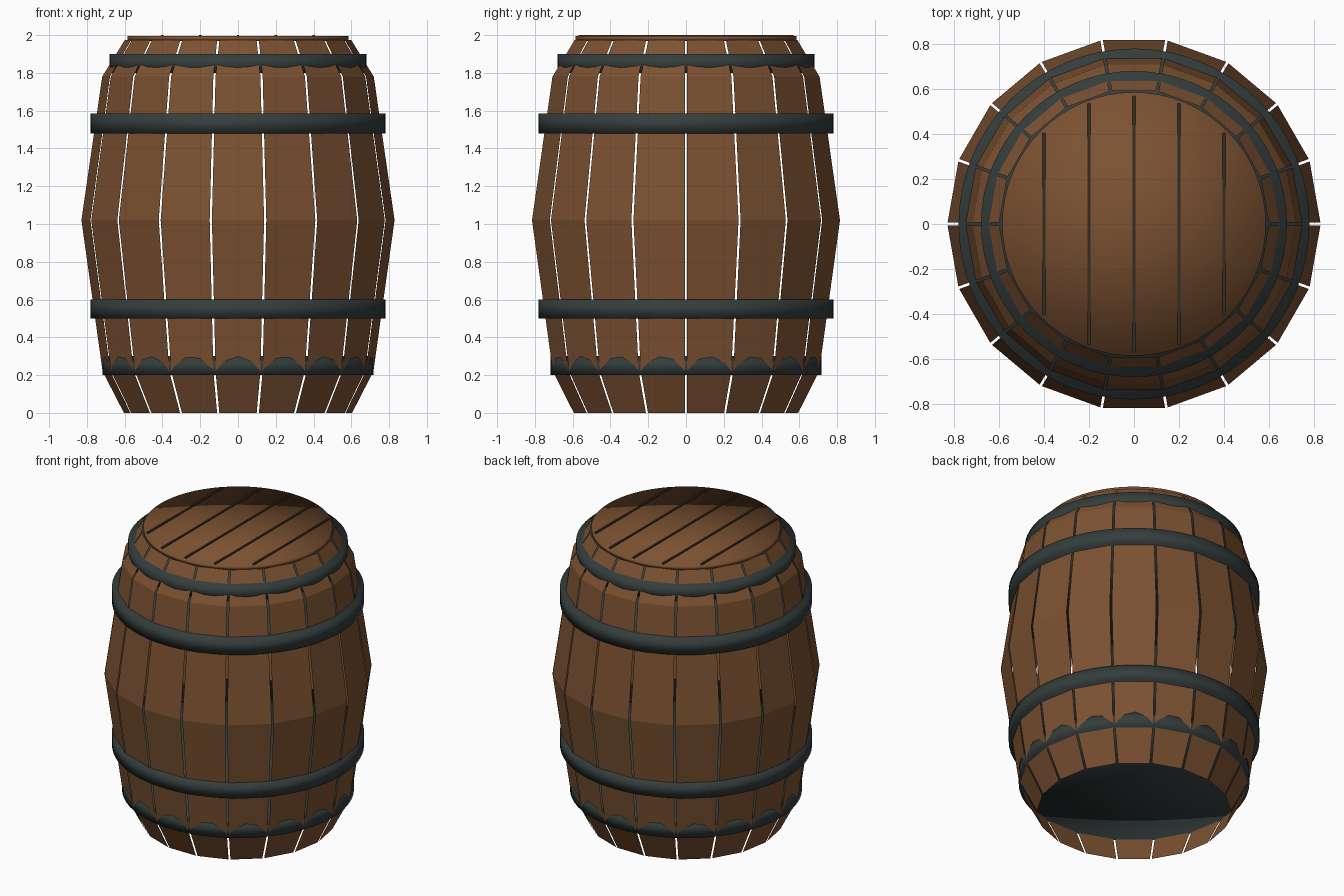
import bpy, bmesh, math
from mathutils import Matrix

if "Cube" in bpy.data.objects:
    bpy.data.objects.remove(bpy.data.objects["Cube"])


def material(name, rgb):
    m = bpy.data.materials.new(name)
    m.diffuse_color = (*rgb, 1)
    m.use_nodes = True
    m.node_tree.nodes["Principled BSDF"].inputs["Base Color"].default_value = m.diffuse_color
    return m


WOOD = material("brown wood", (0.20, 0.083, 0.031))
IRON = material("dark iron", (0.035, 0.047, 0.047))
SEAM = material("dark seam", (0.033, 0.027, 0.016))


def add_object(name, bm, mat, smooth=False):
    mesh = bpy.data.meshes.new(name)
    for f in bm.faces:
        f.smooth = smooth
    bm.to_mesh(mesh)
    bm.free()
    mesh.materials.append(mat)
    ob = bpy.data.objects.new(name, mesh)
    bpy.context.collection.objects.link(ob)
    return ob


def disc(name, radius, z0, z1, mat):
    bm = bmesh.new()
    bmesh.ops.create_cone(bm, cap_ends=True, cap_tris=True, segments=64,
                          radius1=radius, radius2=radius, depth=z1 - z0,
                          matrix=Matrix.Translation((0, 0, (z0 + z1) / 2)))
    return add_object(name, bm, mat, smooth=True)


# Staves: 18 bent thin boards with narrow see-through gaps
PROFILE = [(0.605, 0), (0.718, 0.22), (0.83, 1.02), (0.72, 1.78), (0.60, 1.975)]
COUNT, GAP = 18, 0.012
half = math.pi / COUNT
bm = bmesh.new()
for i in range(COUNT):
    turn = Matrix.Rotation((2 * i + 1) * half, 3, 'Z')
    rows = []
    for r, z in PROFILE:
        x, w = r * math.cos(half), r * math.sin(half) - GAP / 2
        rows.append([bm.verts.new(turn @ Matrix.Translation((x, s * w, z)).translation)
                     for s in (-1, 1)])
    for a, b in zip(rows, rows[1:]):
        bm.faces.new((a[0], a[1], b[1], b[0]))
add_object("staves", bm, WOOD)

# Iron hoops: solid discs passing through the barrel
disc("bottom_hoop", 0.718, 0.20, 0.30, IRON)
disc("lower_hoop", 0.78, 0.50, 0.60, IRON)
disc("upper_hoop", 0.78, 1.48, 1.585, IRON)
disc("top_hoop", 0.68, 1.80, 1.90, IRON)

# Lid
disc("lid", 0.586, 1.97, 1.994, WOOD)

# Seams between the lid planks
bm = bmesh.new()
for x, length in ((-0.4, 0.81), (-0.2, 1.07), (0, 1.14), (0.2, 1.07), (0.4, 0.81)):
    bmesh.ops.create_cube(bm, size=1, matrix=Matrix.Translation((x, 0, 1.996))
                          @ Matrix.Diagonal((0.013, length, 0.008, 1)))
add_object("lid_seams", bm, SEAM)
